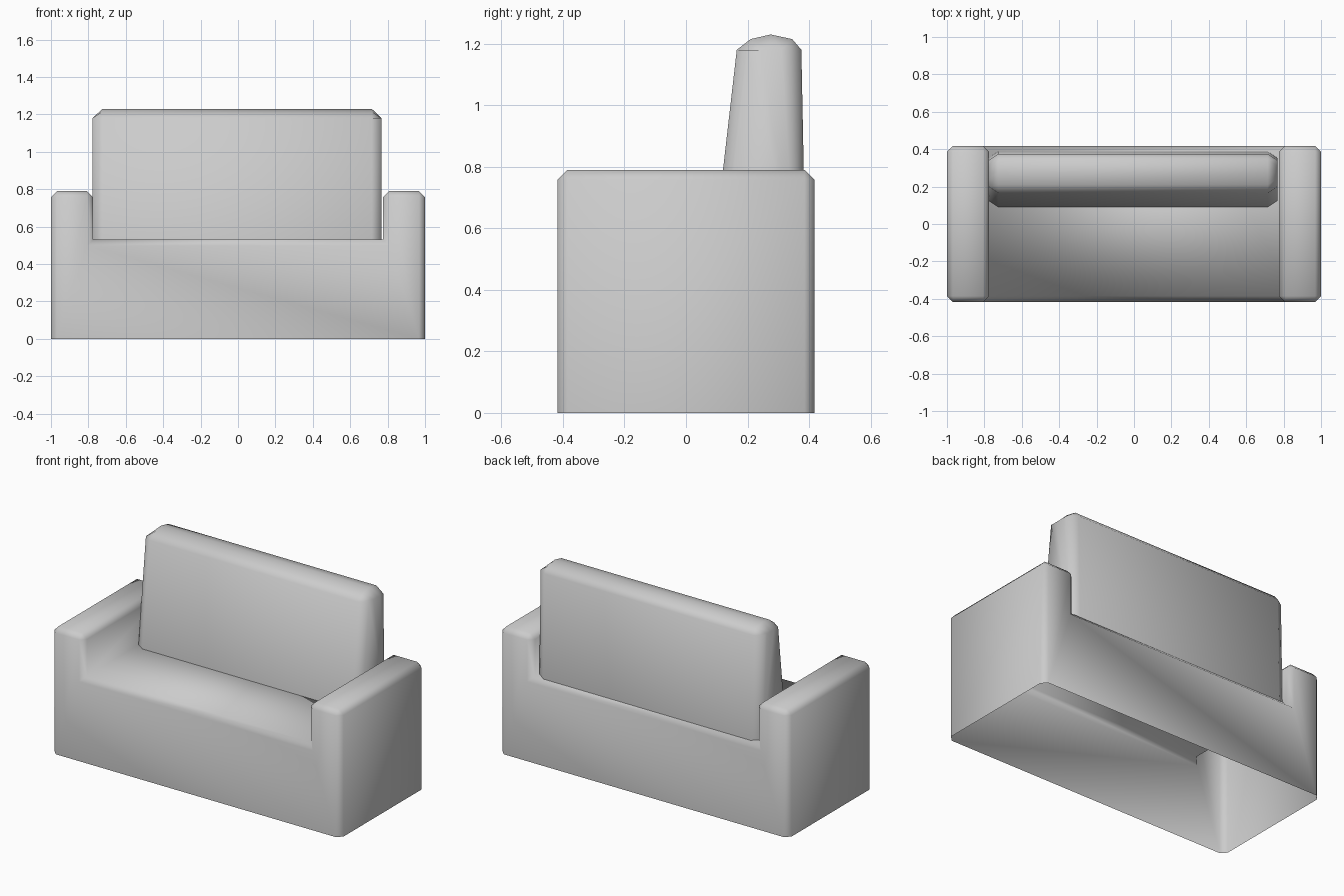
import bpy, bmesh

cube = bpy.data.objects.get("Cube")
if cube:
    bpy.data.objects.remove(cube, do_unlink=True)

mat = bpy.data.materials.new("light grey fabric")
mat.use_nodes = True
grey = (0.6, 0.6, 0.6, 1)
mat.diffuse_color = grey
mat.node_tree.nodes["Principled BSDF"].inputs["Base Color"].default_value = grey


def add_object(name, bm):
    bmesh.ops.recalc_face_normals(bm, faces=bm.faces[:])
    mesh = bpy.data.meshes.new(name)
    bm.to_mesh(mesh)
    bm.free()
    obj = bpy.data.objects.new(name, mesh)
    bpy.context.collection.objects.link(obj)
    mesh.materials.append(mat)
    mesh.shade_smooth()
    return obj


def loft(bm, rings):
    """Skin closed rings of equal length and cap both ends."""
    loops = [[bm.verts.new(p) for p in ring] for ring in rings]
    for a, b in zip(loops, loops[1:]):
        for i in range(len(a)):
            j = (i + 1) % len(a)
            bm.faces.new((a[i], a[j], b[j], b[i]))
    bm.faces.new(loops[0])
    bm.faces.new(loops[-1])


# Sofa body: U-shaped front profile, extruded front to back
ARM, SEAT, TOP, DEPTH = 0.775, 0.53, 0.79, 0.417
half = [(1, 0), (1, TOP), (ARM, TOP), (ARM, SEAT)]
profile = half + [(-x, z) for x, z in reversed(half)]
bm = bmesh.new()
loft(bm, [[(x, y, z) for x, z in profile] for y in (-DEPTH, DEPTH)])
bmesh.ops.recalc_face_normals(bm, faces=bm.faces[:])

# The shell is open underneath
bottom = [f for f in bm.faces if all(v.co.z < 0.01 for v in f.verts)]
bmesh.ops.delete(bm, geom=bottom, context='FACES')

# Chamfer every convex edge above the floor
edges = [e for e in bm.edges if len(e.link_faces) == 2 and e.is_convex]
bmesh.ops.bevel(bm, geom=edges, offset=0.032, segments=1, profile=0.5,
                affect='EDGES', clamp_overlap=True)
add_object("sofa_body", bm)

# Back cushion: tapered side profile with a rounded top and chamfered ends
side = [(0.09, 0.526), (0.165, 1.18), (0.21, 1.215), (0.275, 1.23),
        (0.345, 1.215), (0.375, 1.18), (0.388, 0.526)]
MID = 0.275


def end_point(y, z):
    inset = min(0.035, abs(y - MID) * 0.5)
    return (y + inset if y < MID else y - inset, min(z, 1.18))


end = [end_point(y, z) for y, z in side]
bm = bmesh.new()
loft(bm, [[(x - 0.005, y, z) for y, z in shape]
          for x, shape in ((-0.772, end), (-0.72, side), (0.72, side), (0.772, end))])
cushion = add_object("back_cushion", bm)

# Keep only the hard underside edge of the cushion sharp
for o in bpy.context.selected_objects:
    o.select_set(False)
cushion.select_set(True)
bpy.context.view_layer.objects.active = cushion
bpy.ops.object.shade_smooth_by_angle(angle=1.2)
